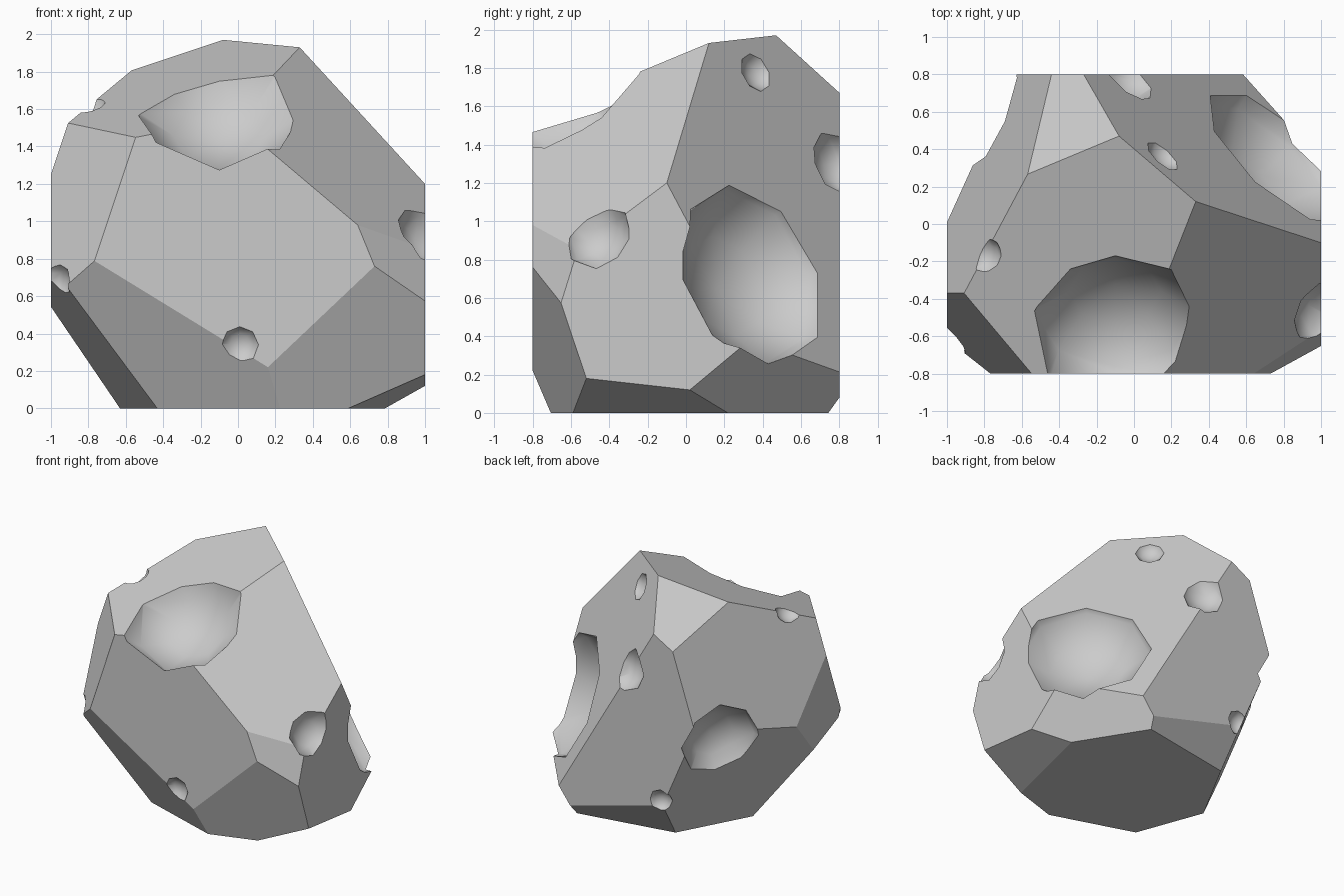
import bpy, bmesh
from mathutils import Vector

if "Cube" in bpy.data.objects:
    bpy.data.objects.remove(bpy.data.objects["Cube"])

CENTRE = Vector((0, 0, 0.9))

# facets: each chipped plane is given by three points lying on it
FACETS = [
    [(-.08, .47, 1.97), (.33, .12, 1.93), (-.91, -.37, 1.525)],   # top
    [(-.91, -.37, 1.52), (-1, -.37, 1.25), (-.55, -.8, 1.44)],    # left front
    [(-.91, -.37, 1.52), (-1, -.37, 1.25), (-.57, .26, 1.81)],    # left back
    [(-.08, .47, 1.97), (-.57, .26, 1.81), (-.27, .8, 1.67)],     # top back
    [(-.08, .47, 1.97), (.33, .12, 1.93), (1, -.1, 1.2)],         # right back
    [(.33, .12, 1.93), (1, -.1, 1.2), (.64, -.8, .98)],           # right front
    [(.64, -.8, .98), (.73, -.8, .76), (1, -.65, .58)],           # right front chip
    [(.73, -.8, .76), (.16, -.8, .22), (1, -.52, .18)],           # front low right
    [(-.77, -.8, .79), (.16, -.8, .22), (-.44, -.49, 0)],         # front low left
    [(1, -.52, .18), (.59, -.59, 0), (1, .02, .12)],              # under right
    [(1, .02, .12), (.785, .22, 0), (.58, .8, .21)],              # under back right
    [(-1, -.2, .54), (-.44, -.47, 0), (-.91, -.67, .64)],         # under left
    [(-1, 0, .8), (-.33, .6, 0), (-.63, .045, 0)],                # back low left
    [(-.31, .8, .29), (.48, .8, .08), (-.345, .6, 0)],            # under back
]

# craters: point on surface, rim radius, outward direction
CRATERS = [
    ((-.1, -.5, 1.6), .45, (0, -.7, .7)),
    ((.77, .35, .73), .50, (.65, .67, .3)),
    ((.97, -.45, .92), .18, (.85, -.4, .35)),
    ((.01, -.8, .34), .10, (0, -1, -.1)),
    ((-.96, -.61, .68), .10, (-.8, -.6, -.1)),
    ((-.79, -.17, 1.61), .10, (-.55, 0, .85)),
    ((.16, .37, 1.78), .11, (.62, .69, .36)),
    ((-.02, .76, 1.31), .17, (.3, .9, .2)),
    ((-.69, .55, .81), .31, (-.85, .5, -.05)),
    ((-.32, .78, .33), .09, (-.4, .9, -.1)),
]


def make_object(name, bm):
    mesh = bpy.data.meshes.new(name)
    bm.to_mesh(mesh)
    bm.free()
    obj = bpy.data.objects.new(name, mesh)
    bpy.context.collection.objects.link(obj)
    return obj


# rock body: a block trimmed by the facet planes
bm = bmesh.new()
bmesh.ops.create_cube(bm, size=2)
for v in bm.verts:
    v.co = (v.co.x, v.co.y * .8, v.co.z + 1)
for pts in FACETS:
    a, b, c = map(Vector, pts)
    n = (b - a).cross(c - a).normalized()
    if n.dot(CENTRE - a) > 0:
        n.negate()
    bmesh.ops.bisect_plane(bm, geom=bm.verts[:] + bm.edges[:] + bm.faces[:],
                           dist=1e-5, plane_co=a, plane_no=n, clear_outer=True)
    bmesh.ops.holes_fill(bm, edges=[e for e in bm.edges if e.is_boundary], sides=0)
bmesh.ops.recalc_face_normals(bm, faces=bm.faces)
rock = make_object("rock", bm)
bpy.context.view_layer.objects.active = rock
rock.select_set(True)

# craters: bowls from coarse, smooth, flattened balls
for i, (pos, r, out) in enumerate(CRATERS):
    bm = bmesh.new()
    bmesh.ops.create_uvsphere(bm, u_segments=8, v_segments=6, radius=r * 1.1)
    for f in bm.faces:
        f.smooth = True
    cutter = make_object(f"crater_cutter_{i}", bm)
    axis = Vector(out).normalized()
    cutter.location = Vector(pos) + axis * r * .3
    cutter.rotation_euler = axis.to_track_quat('Z', 'Y').to_euler()
    cutter.scale = (1, 1, .78)
    cutter.hide_render = True
    mod = rock.modifiers.new("crater", 'BOOLEAN')
    mod.operation = 'DIFFERENCE'
    mod.solver = 'EXACT'
    mod.object = cutter
    bpy.context.view_layer.update()
    bpy.ops.object.modifier_apply(modifier=mod.name)
    bpy.data.objects.remove(cutter)
